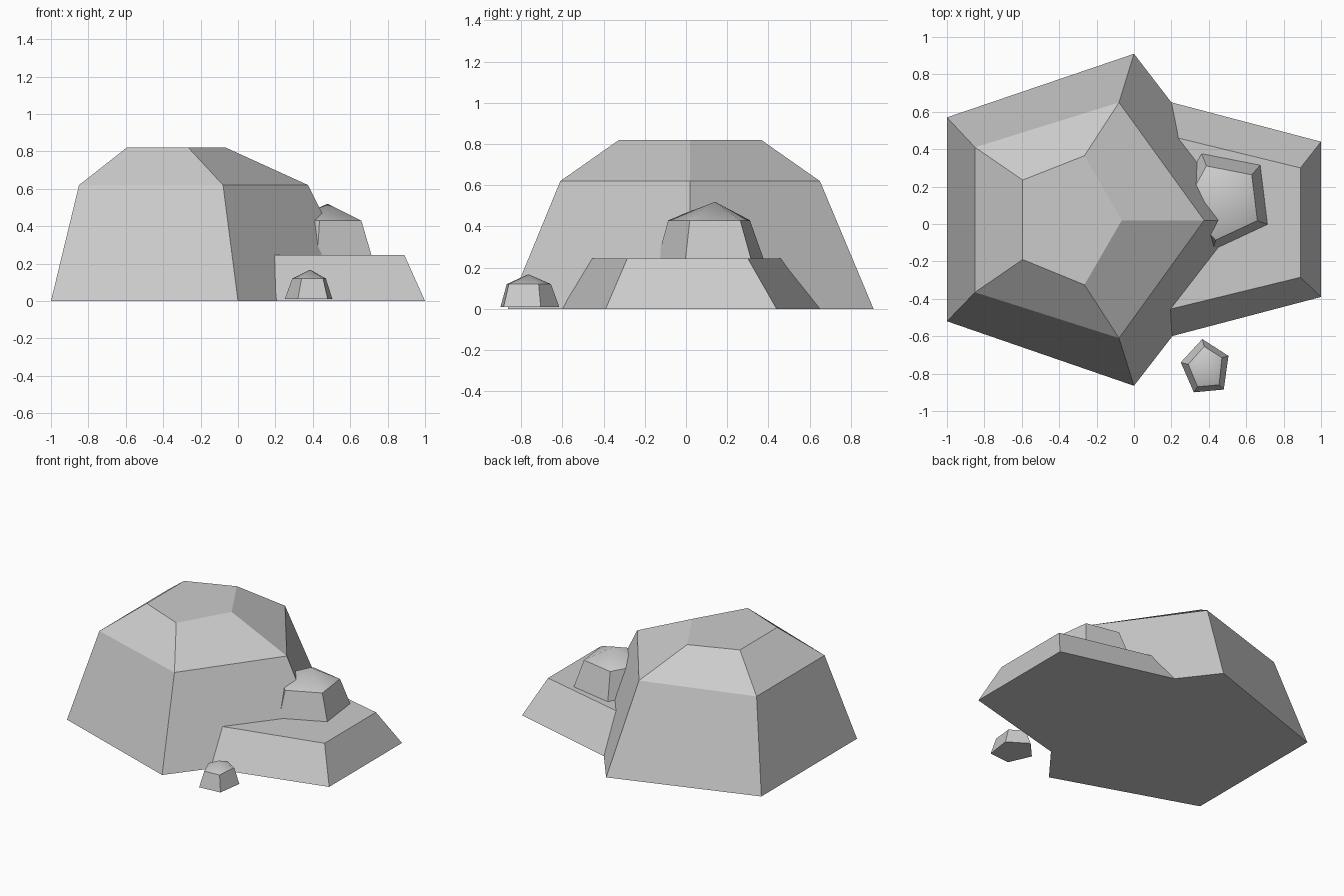
import bpy, bmesh
from math import cos, sin, radians

if "Cube" in bpy.data.objects:
    bpy.data.objects.remove(bpy.data.objects["Cube"])


def pentagon(cx, cy, rx, ry, turn):
    """Five corner points around a centre."""
    return [(cx + rx * cos(radians(turn + 72 * i)),
             cy + ry * sin(radians(turn + 72 * i))) for i in range(5)]


def rock(name, levels, apex=None):
    """Stack five-sided rings given as (z, points); close with a flat top or a smooth cap."""
    bm = bmesh.new()
    rings = [[bm.verts.new((x, y, z)) for x, y in pts] for z, pts in levels]
    bm.faces.new(rings[0][::-1])
    for lo, hi in zip(rings, rings[1:]):
        for i in range(5):
            j = (i + 1) % 5
            bm.faces.new((lo[i], lo[j], hi[j], hi[i]))
    top = rings[-1]
    if apex:
        tip = bm.verts.new(apex)
        for i in range(5):
            bm.faces.new((top[i], top[(i + 1) % 5], tip)).smooth = True
        for i in range(5):
            bm.edges.get((top[i], top[(i + 1) % 5])).smooth = False
    else:
        bm.faces.new(top)
    bmesh.ops.recalc_face_normals(bm, faces=bm.faces)
    mesh = bpy.data.meshes.new(name)
    bm.to_mesh(mesh)
    bm.free()
    obj = bpy.data.objects.new(name, mesh)
    bpy.context.collection.objects.link(obj)
    return obj


# Large boulder: base, shoulder and flat crown
rock("large_boulder", [
    (0.0, [(0.685, 0.02), (0.0, 0.91), (-1.0, 0.57), (-1.0, -0.52), (0.0, -0.865)]),
    (0.62, [(0.375, 0.02), (-0.08, 0.65), (-0.85, 0.41), (-0.85, -0.365), (-0.08, -0.61)]),
    (0.82, [(-0.065, 0.02), (-0.265, 0.365), (-0.595, 0.235), (-0.595, -0.19), (-0.265, -0.325)]),
])

# Low slab running under the boulder, its far point hidden inside
rock("low_slab", [
    (0.0, [(1.0, -0.39), (1.0, 0.44), (0.03, 0.695), (-0.5, 0.02), (0.03, -0.645)]),
    (0.245, [(0.89, -0.285), (0.89, 0.30), (0.05, 0.505), (-0.4, 0.01), (0.05, -0.49)]),
])

# Small stone on the slab
rock("slab_stone", [
    (0.235, pentagon(0.476, 0.13, 0.275, 0.275, 7 - 36)),
    (0.43, pentagon(0.476, 0.12, 0.21, 0.21, 7 - 36)),
], apex=(0.48, 0.14, 0.52))

# Pebble on the ground
rock("pebble", [
    (0.01, [(0.505, -0.705), (0.365, -0.615), (0.25, -0.74), (0.32, -0.9), (0.48, -0.885)]),
    (0.12, [(0.47, -0.715), (0.375, -0.655), (0.29, -0.75), (0.34, -0.87), (0.455, -0.86)]),
], apex=(0.385, -0.765, 0.168))
